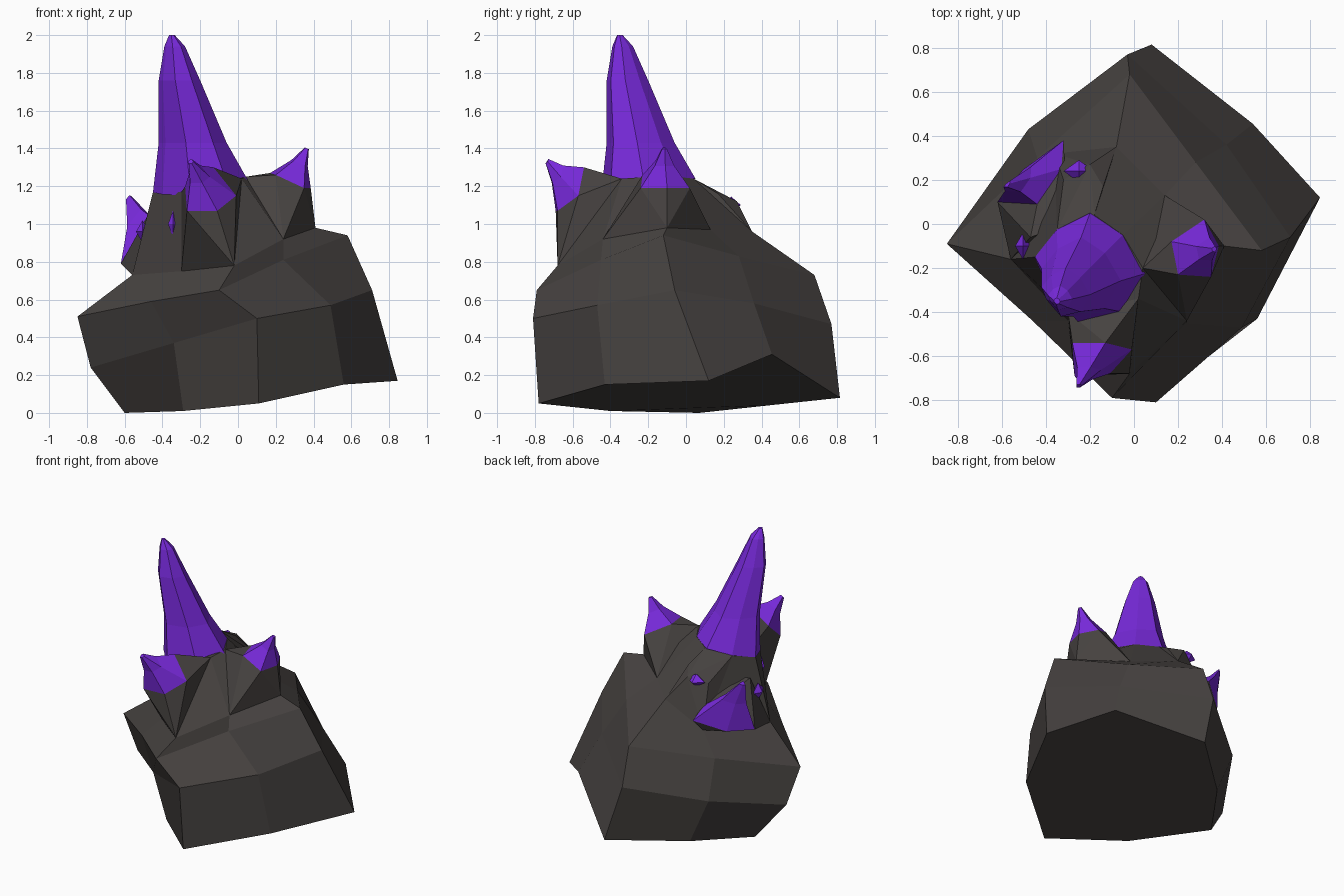
import bpy
import bmesh
from mathutils import Vector

default_cube = bpy.data.objects.get("Cube")
if default_cube is not None:
    bpy.data.objects.remove(default_cube, do_unlink=True)


def make_material(name, red, green, blue):
    material = bpy.data.materials.new(name)
    material.use_nodes = True
    colour = (red, green, blue, 1)
    material.diffuse_color = colour
    shader = material.node_tree.nodes["Principled BSDF"]
    shader.inputs["Base Color"].default_value = colour
    return material


rock = make_material("dark rock", .062, .055, .052)
purple = make_material("purple crystal", .19, .023, .72)


def finish_object(name, mesh_builder, material):
    bmesh.ops.recalc_face_normals(mesh_builder, faces=mesh_builder.faces[:])
    mesh = bpy.data.meshes.new(name)
    mesh_builder.to_mesh(mesh)
    mesh_builder.free()
    mesh.materials.append(material)
    scene_object = bpy.data.objects.new(name, mesh)
    bpy.context.collection.objects.link(scene_object)
    return scene_object


def loft(name, rings, material):
    """Bridge rings of equal length with quads and close both ends."""
    builder = bmesh.new()
    loops = [[builder.verts.new(point) for point in ring] for ring in rings]
    for lower, upper in zip(loops, loops[1:]):
        count = len(lower)
        for index in range(count):
            following = (index + 1) % count
            builder.faces.new((lower[index], lower[following],
                               upper[following], upper[index]))
    builder.faces.new(loops[0])
    builder.faces.new(loops[-1])
    return finish_object(name, builder, material)


def faceted_hull(name, points, material):
    """Wrap loose corner points in a tight faceted solid."""
    builder = bmesh.new()
    for point in points:
        builder.verts.new(point)
    result = bmesh.ops.convex_hull(builder, input=builder.verts[:])
    unused = [item for item in result["geom_interior"] if isinstance(item, bmesh.types.BMVert)]
    bmesh.ops.delete(builder, geom=unused, context="VERTS")
    return finish_object(name, builder, material)


def crystal_on_rock(name, collar, tip, foot):
    """Flared purple tip and the rock shoulder below it share the collar points."""
    corners = [Vector(point) for point in collar]
    centre = sum(corners, Vector()) / len(corners)
    rings = []
    for along, width in ((0, 1), (.55, .4), (1, .1)):
        middle = centre.lerp(Vector(tip), along)
        rings.append([middle + (corner - centre) * width for corner in corners])
    loft(name + "_crystal", rings, purple)
    faceted_hull(name + "_rock_shoulder", collar + foot, rock)


# Boulder rings: each runs right, front right, front, front left, left, back left, back, back right
underside = [(-.6, .07, 0), (-.29, -.4, .01), (.11, -.78, .05), (.56, -.43, .15),
             (.845, .12, .17), (.54, .455, .31), (.08, .815, .08), (-.34, .44, .04)]
waist = [(-.78, -.03, .24), (-.34, -.48, .37), (.1, -.81, .5), (.49, -.47, .57),
         (.71, -.06, .65), (.42, .36, .58), (-.03, .77, .47), (-.48, .43, .36)]
shoulder = [(-.85, -.09, .51), (-.46, -.44, .59), (-.1, -.79, .65), (.24, -.45, .81),
            (.58, -.12, .94), (.28, .28, .83), (-.02, .68, .73), (-.44, .3, .61)]
ledge = [(-.56, -.16, .73), (-.3, -.44, .75), (-.02, -.68, .78), (.24, -.44, .92),
         (.41, -.1, .98), (.14, .13, .97), (-.08, .35, .96), (-.36, .32, .8)]
summit = [(-.45, -.15, 1.17), (-.3, -.4, 1.17), (-.15, -.45, 1.22), (.02, -.34, 1.24),
          (.04, -.2, 1.25), (-.05, -.05, 1.25), (-.18, .04, 1.24), (-.35, -.03, 1.2)]
loft("boulder", [underside, waist, shoulder, ledge, summit], rock)

# Tall crystal: one faceted outline shrunk and shifted upward, with a tilted foot
outline = [(-1, .2), (-.8, -.3), (-.2, -1), (.6, -.8), (1, -.1), (.6, .6), (0, 1), (-.6, .7)]
spire_levels = [(-.2, .25, 1.2, .04), (-.24, .18, 1.43, 0), (-.31, .11, 1.76, 0),
                (-.335, .055, 1.94, 0), (-.35, .015, 2, 0)]
spire_rings = [[(centre + x * radius, centre + y * radius, height + tilt * (x + y))
                for x, y in outline]
               for centre, radius, height, tilt in spire_levels]
loft("tall_crystal", spire_rings, purple)

# Front crystal leaning outward
crystal_on_rock("front",
                [(-.27, -.69, 1.07), (-.11, -.68, 1.07), (-.01, -.57, 1.15),
                 (-.13, -.54, 1.3), (-.28, -.54, 1.2)],
                (-.25, -.735, 1.33),
                [ledge[1], ledge[2], summit[1], summit[3]])

# Left crystal
crystal_on_rock("left",
                [(.2, -.23, 1.26), (.35, -.24, 1.19), (.385, -.1, 1.19),
                 (.32, .02, 1.19), (.17, -.08, 1.27)],
                (.365, -.115, 1.4),
                [ledge[3], ledge[4], ledge[5], summit[4]])

# Right crystal, low on the side
crystal_on_rock("right",
                [(-.62, .1, .79), (-.5, .25, .8), (-.32, .38, .88),
                 (-.33, .25, .95), (-.44, .09, 1.02)],
                (-.575, .18, 1.14),
                [ledge[0], ledge[7], (-.47, -.06, 1.06), (-.3, 0, 1.05)])

# Rock lump at the back with a small exposed crystal
faceted_hull("back_rock_lump",
             [ledge[6], ledge[7], (-.14, .17, 1.16), (-.2, .27, 1.12),
              (-.32, .2, 1.08), summit[6], summit[7]], rock)


def crystal_chip(name, centre, width, depth, height):
    x, y, z = centre
    points = [(x + side * width, y, z) for side in (-1, 1)]
    points += [(x, y + side * depth, z) for side in (-1, 1)]
    points += [(x, y, z + side * height) for side in (-1, 1)]
    faceted_hull(name, points, purple)


crystal_chip("back_crystal_chip", (-.25, .24, 1.1), .07, .05, .045)
crystal_chip("right_crystal_chip", (-.505, -.1, .96), .035, .06, .06)
crystal_chip("front_crystal_chip", (-.345, -.365, 1), .025, .03, .07)
